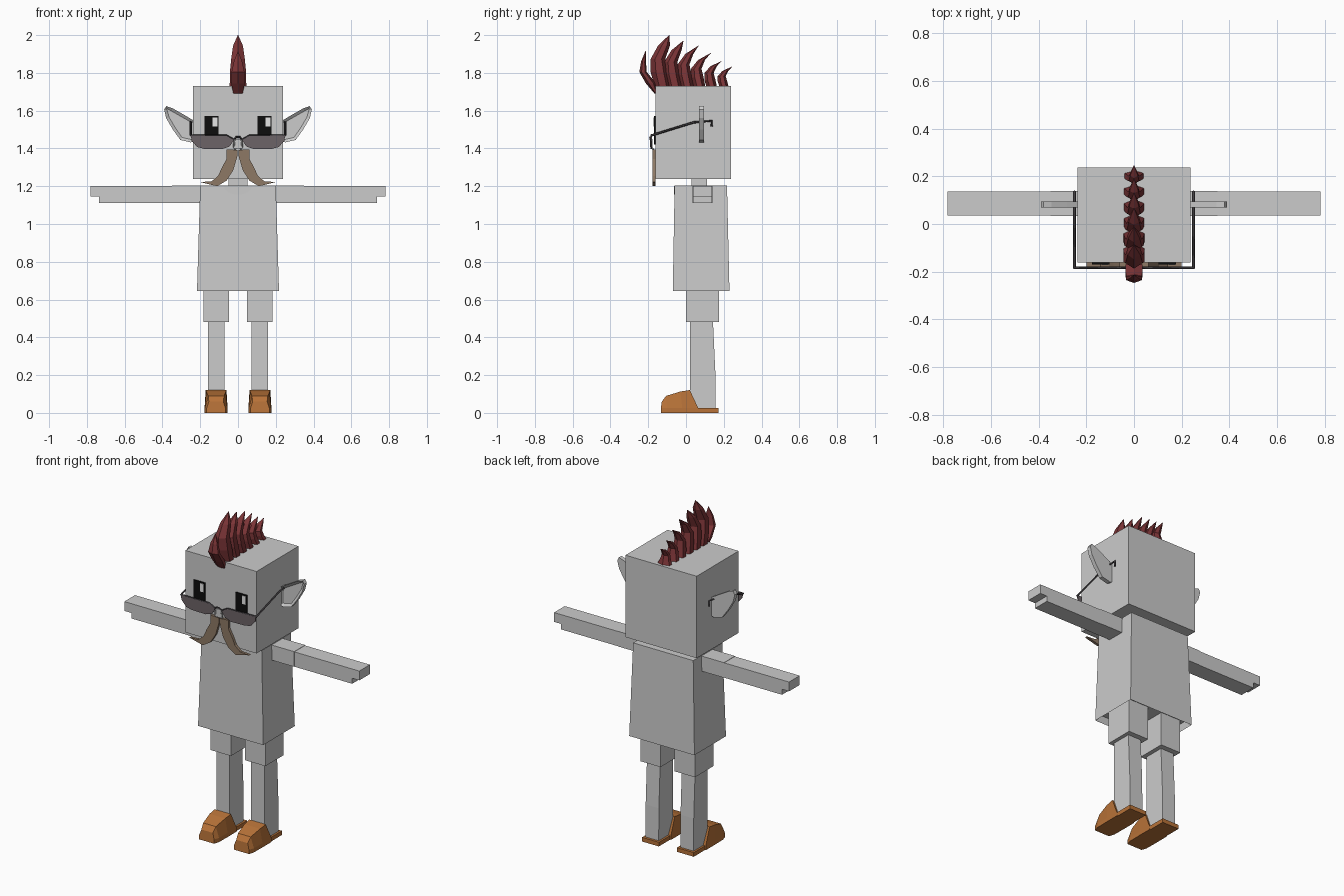
import bpy, bmesh, math
from mathutils import Vector

if "Cube" in bpy.data.objects:
    bpy.data.objects.remove(bpy.data.objects["Cube"], do_unlink=True)


def material(name, r, g, b):
    m = bpy.data.materials.new(name)
    m.use_nodes = True
    m.diffuse_color = (r, g, b, 1)
    m.node_tree.nodes["Principled BSDF"].inputs["Base Color"].default_value = (r, g, b, 1)
    return m


GREY = material("pale grey", 0.6, 0.6, 0.6)
ORANGE = material("orange leather", 0.48, 0.17, 0.04)
RED = material("dark red hair", 0.2, 0.035, 0.038)
BROWN = material("brown moustache", 0.27, 0.19, 0.13)
LENS = material("smoky lens", 0.15, 0.125, 0.135)
FRAME = material("dark frame", 0.05, 0.045, 0.05)
BLACK = material("black eye", 0.004, 0.004, 0.004)
WHITE = material("white glint", 0.9, 0.9, 0.9)


def finish(name, bm, mat):
    bmesh.ops.recalc_face_normals(bm, faces=bm.faces)
    me = bpy.data.meshes.new(name)
    bm.to_mesh(me)
    bm.free()
    me.materials.append(mat)
    ob = bpy.data.objects.new(name, me)
    bpy.context.collection.objects.link(ob)
    return ob


def loft(name, rings, mat):
    """Skin a list of equal-length point rings and cap both ends."""
    bm = bmesh.new()
    vs = [[bm.verts.new(p) for p in ring] for ring in rings]
    n = len(rings[0])
    for a, b in zip(vs, vs[1:]):
        for i in range(n):
            j = (i + 1) % n
            bm.faces.new((a[i], a[j], b[j], b[i]))
    bm.faces.new(vs[0])
    bm.faces.new(vs[-1])
    return finish(name, bm, mat)


def rect(x0, x1, y0, y1, z):
    return [(x0, y0, z), (x1, y0, z), (x1, y1, z), (x0, y1, z)]


def box(name, x, y, z, mat):
    return loft(name, [rect(*x, *y, z[0]), rect(*x, *y, z[1])], mat)


def plate(name, outline, y0, y1, mat, side=1):
    """Extrude an x-z outline along y."""
    return loft(name, [[(side * x, y, z) for x, z in outline] for y in (y0, y1)], mat)


def rod(name, points, radius, mat):
    cu = bpy.data.curves.new(name, "CURVE")
    cu.dimensions = "3D"
    cu.bevel_depth = radius
    cu.bevel_resolution = 0
    cu.use_fill_caps = True
    sp = cu.splines.new("POLY")
    sp.points.add(len(points) - 1)
    for p, co in zip(sp.points, points):
        p.co = (*co, 1)
    cu.materials.append(mat)
    ob = bpy.data.objects.new(name, cu)
    bpy.context.collection.objects.link(ob)


def sink_faces(ob, axis, thickness, depth):
    """Inset the faces pointing along axis and push them inward."""
    bm = bmesh.new()
    bm.from_mesh(ob.data)
    bm.normal_update()
    faces = [f for f in bm.faces if f.normal.dot(Vector(axis)) > 0.9]
    bmesh.ops.inset_region(bm, faces=faces, thickness=thickness)
    verts = {v for f in faces for v in f.verts}
    bmesh.ops.translate(bm, verts=list(verts), vec=Vector(axis) * -depth)
    bm.to_mesh(ob.data)
    bm.free()


# Head, neck and torso
box("head", (-0.237, 0.237), (-0.162, 0.237), (1.237, 1.73), GREY)
box("neck", (-0.05, 0.05), (0.03, 0.11), (1.15, 1.24), GREY)
torso = loft("torso", [rect(-0.217, 0.217, -0.07, 0.23, 0.645),
                       rect(-0.2, 0.2, -0.06, 0.217, 1.205)], GREY)
sink_faces(torso, (0, 0, -1), 0.012, 0.04)
arc = [(0.075 * math.cos(a), 1.2 + 0.045 * math.sin(a))
       for a in (math.pi + math.pi * i / 8 for i in range(9))]
plate("neckline", arc, -0.064, -0.058, GREY)

# Outlines in x-z for the model's left side
ear_outline = [(0.23, 1.44), (0.25, 1.432), (0.305, 1.445), (0.345, 1.5), (0.38, 1.56),
               (0.391, 1.605), (0.38, 1.624), (0.345, 1.612), (0.28, 1.575), (0.23, 1.545)]
lens_outline = [(0.02, 1.445), (0.06, 1.468), (0.25, 1.47), (0.245, 1.44), (0.215, 1.407),
                (0.18, 1.398), (0.085, 1.396), (0.045, 1.41)]
moustache_outline = [(0.003, 1.392), (0.06, 1.395), (0.06, 1.345), (0.085, 1.3),
                     (0.105, 1.255), (0.14, 1.226), (0.2, 1.222), (0.11, 1.2),
                     (0.06, 1.23), (0.025, 1.285), (0.003, 1.36)]

for side, tag in ((1, "left"), (-1, "right")):
    def span(a, b):
        return sorted((side * a, side * b))

    # Arms with a stepped hand
    box(tag + "_sleeve", span(0.19, 0.35), (0.034, 0.139), (1.112, 1.203), GREY)
    box(tag + "_forearm", span(0.35, 0.735), (0.036, 0.137), (1.112, 1.201), GREY)
    box(tag + "_hand", span(0.735, 0.782), (0.036, 0.137), (1.145, 1.201), GREY)

    # Legs
    box(tag + "_shorts_leg", span(0.047, 0.182), (0.0, 0.175), (0.482, 0.69), GREY)
    x = span(0.072, 0.16)
    loft(tag + "_leg", [rect(*x, 0.022, 0.157, 0.015), rect(*x, 0.022, 0.155, 0.22),
                        rect(*x, 0.022, 0.142, 0.5)], GREY)

    # Shoe: cross-sections from toe to instep, plus a flat heel
    rings = []
    for y_low, y_top, low, top, height in ((-0.133, -0.128, 0.05, 0.038, 0.06),
                                           (-0.1, -0.105, 0.06, 0.042, 0.09),
                                           (-0.02, -0.03, 0.061, 0.052, 0.113),
                                           (0.065, 0.02, 0.061, 0.055, 0.121)):
        c = side * 0.116
        rings.append([(c - low, y_low, 0), (c + low, y_low, 0),
                      (c + low, y_low, 0.025), (c + top, y_top, height),
                      (c - top, y_top, height), (c - low, y_low, 0.025)])
    loft(tag + "_shoe", rings, ORANGE)
    box(tag + "_heel", span(0.06, 0.172), (0.05, 0.172), (0, 0.025), ORANGE)

    # Ear with a sunken inner face
    ear = plate(tag + "_ear", ear_outline, 0.07, 0.095, GREY, side)
    sink_faces(ear, (0, -1, 0), 0.016, 0.012)

    # Eyes, both glints on the same side
    c = side * 0.14
    box(tag + "_eye", (c - 0.037, c + 0.037), (-0.169, -0.16), (1.42, 1.572), BLACK)
    box(tag + "_glint", (c + 0.006, c + 0.031), (-0.172, -0.168), (1.515, 1.565), WHITE)

    # Spectacles
    plate(tag + "_lens", lens_outline, -0.187, -0.181, LENS, side)
    rod(tag + "_top_rim", [(side * p[0], -0.184, p[1]) for p in lens_outline[:3]], 0.005, FRAME)
    rod(tag + "_temple", [(side * 0.25, y, z) for y, z in
                          ((-0.187, 1.468), (0.04, 1.538), (0.136, 1.546), (0.136, 1.515))],
        0.006, FRAME)
    rod(tag + "_nose_pad", [(side * 0.018, -0.186, 1.447), (side * 0.022, -0.186, 1.41),
                            (side * 0.014, -0.172, 1.395)], 0.005, GREY)

    # Moustache
    plate(tag + "_moustache", moustache_outline, -0.178, -0.162, BROWN, side)

rod("spectacle_bridge", [(-0.025, -0.187, 1.444), (-0.01, -0.19, 1.46),
                         (0.01, -0.19, 1.46), (0.025, -0.187, 1.444)], 0.005, FRAME)
plate("spectacle_nose_piece", [(-0.018, 1.45), (0.018, 1.45), (0.024, 1.4), (-0.024, 1.4)],
      -0.187, -0.178, GREY)


def spike(name, path):
    """Pointed six-sided lock; path rows are front y, back y, z, half width."""
    rings = []
    for front, back, z, w in path:
        d = back - front
        rings.append([(0, front, z), (w, front + 0.3 * d, z), (w, front + 0.75 * d, z),
                      (0, back, z), (-w, front + 0.75 * d, z), (-w, front + 0.3 * d, z)])
    loft(name, rings, RED)


# Crest: six locks that sweep back and shrink, plus one curled over the brow
tips = [(-0.088, 2.0), (-0.013, 1.97), (0.068, 1.945), (0.132, 1.905), (0.19, 1.863), (0.245, 1.833)]
for i, (tip, top) in enumerate(tips):
    base = -0.165 + 0.069 * i
    h = top - 1.72
    s = 1 - 0.09 * i
    lean = 0.022 * s
    spike(f"crest_lock_{i + 1}", [
        (base, base + 0.085 * s, 1.72, 0.044),
        (base - lean, base + 0.07 * s, 1.72 + 0.3 * h, 0.043 - 0.003 * i),
        (base - lean, base + 0.055 * s, 1.72 + 0.55 * h, 0.036 - 0.003 * i),
        (base + 0.35 * (tip - base) - 0.01, base + 0.08 * s, 1.72 + 0.8 * h, 0.026 - 0.002 * i),
        (tip - 0.002, tip, top, 0.001)])
spike("brow_lock", [(-0.168, -0.15, 1.692, 0.025), (-0.213, -0.16, 1.745, 0.036),
                    (-0.247, -0.208, 1.805, 0.034), (-0.238, -0.212, 1.86, 0.022),
                    (-0.215, -0.213, 1.915, 0.001)])
